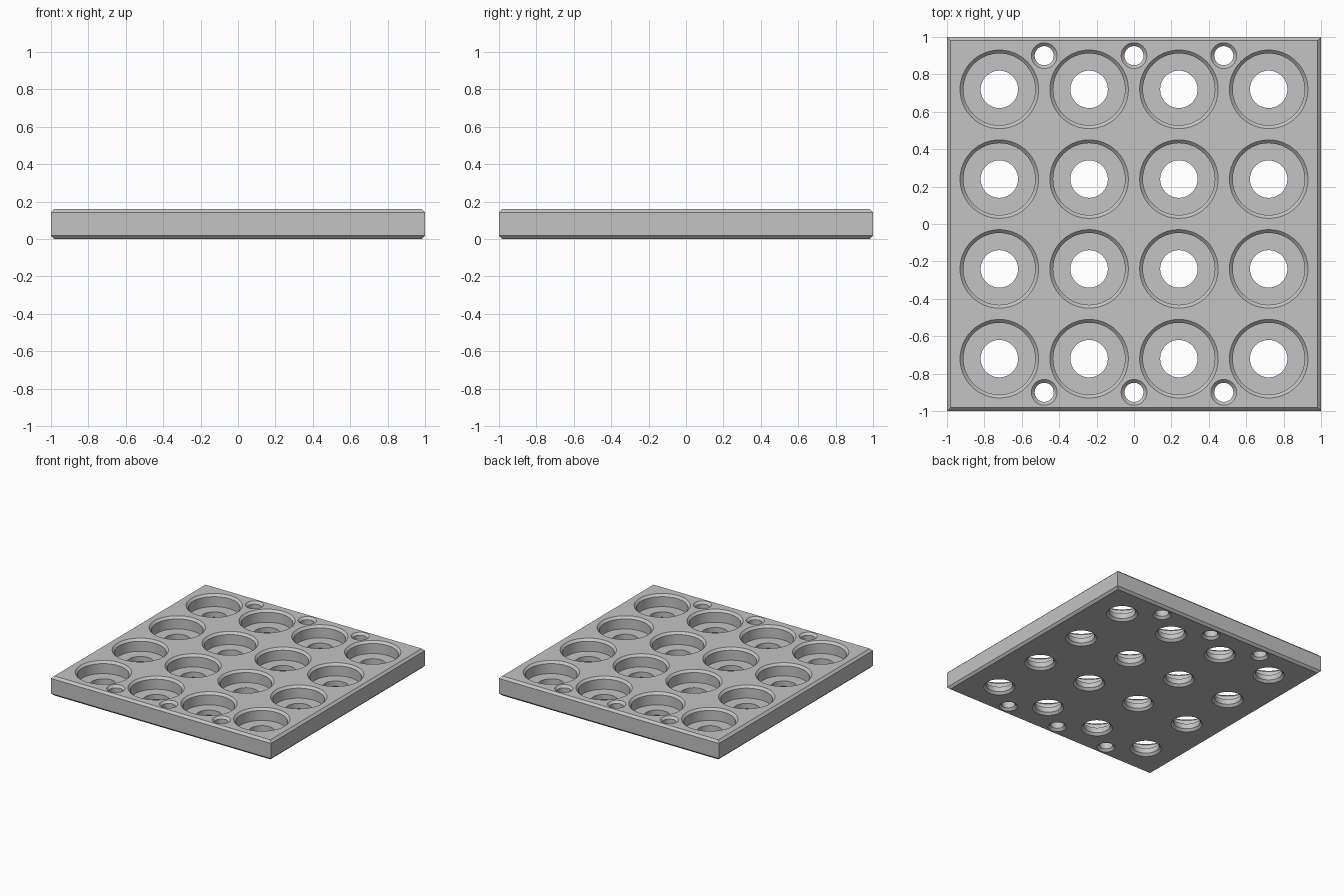
import bpy
import bmesh
from math import cos, sin, pi, sqrt, radians

if "Cube" in bpy.data.objects:
    bpy.data.objects.remove(bpy.data.objects["Cube"], do_unlink=True)

HEIGHT = 0.16
CHAMFER = 0.018
FLOOR = 0.06
PITCH = 0.48
OVER = 0.05          # how far cutters reach past the plate

grey = bpy.data.materials.new("plain grey")
grey.use_nodes = True
colour = (0.55, 0.55, 0.55, 1)
grey.diffuse_color = colour
grey.node_tree.nodes["Principled BSDF"].inputs["Base Color"].default_value = colour


def add_stack(bm, profile, sides, x=0, y=0, turn=0):
    """Closed solid from (radius, z) rings listed bottom to top."""
    rings = []
    for r, z in profile:
        angles = [turn + 2 * pi * i / sides for i in range(sides)]
        rings.append([bm.verts.new((x + r * cos(a), y + r * sin(a), z)) for a in angles])
    for low, high in zip(rings, rings[1:]):
        for i in range(sides):
            j = (i + 1) % sides
            bm.faces.new((low[i], low[j], high[j], high[i]))
    bm.faces.new(rings[0][::-1])
    bm.faces.new(rings[-1])


def make_object(name, bm):
    mesh = bpy.data.meshes.new(name)
    bm.to_mesh(mesh)
    bm.free()
    mesh.materials.append(grey)
    obj = bpy.data.objects.new(name, mesh)
    bpy.context.collection.objects.link(obj)
    return obj


# Square plate with chamfered top and bottom edges
s = sqrt(2)
bm = bmesh.new()
add_stack(bm, [((1 - CHAMFER) * s, 0), (s, CHAMFER),
               (s, HEIGHT - CHAMFER), ((1 - CHAMFER) * s, HEIGHT)], 4, turn=pi / 4)
plate = make_object("holder_plate", bm)


# Hole profiles: chamfered at both mouths
def bottom_mouth(r):
    return [(r + CHAMFER, -OVER), (r + CHAMFER, 0), (r, CHAMFER)]


def top_mouth(r):
    return [(r, HEIGHT - CHAMFER), (r + CHAMFER, HEIGHT), (r + CHAMFER, HEIGHT + OVER)]


pocket = bottom_mouth(0.1) + [(0.1, FLOOR), (0.192, FLOOR)] + top_mouth(0.192)
screw_hole = bottom_mouth(0.051) + top_mouth(0.051)

bm = bmesh.new()
# Four by four grid of stepped pockets
for col in range(4):
    for row in range(4):
        add_stack(bm, pocket, 64, (col - 1.5) * PITCH, (row - 1.5) * PITCH)
# Small holes along the front and back edges
for col in (-1, 0, 1):
    for y in (-0.9, 0.9):
        add_stack(bm, screw_hole, 48, col * PITCH, y)
cutter = make_object("hole_cutter", bm)
cutter.hide_render = True

# Cut the holes and keep only the finished plate
cut = plate.modifiers.new("holes", "BOOLEAN")
cut.operation = "DIFFERENCE"
cut.solver = "EXACT"
cut.object = cutter
bpy.context.view_layer.update()
graph = bpy.context.evaluated_depsgraph_get()
result = bpy.data.meshes.new_from_object(plate.evaluated_get(graph))
plate.modifiers.clear()
plate.data = result
bpy.data.objects.remove(cutter, do_unlink=True)

# Smooth hole walls, sharp edges kept
for obj in bpy.context.selected_objects:
    obj.select_set(False)
plate.select_set(True)
bpy.context.view_layer.objects.active = plate
bpy.ops.object.shade_smooth_by_angle(angle=radians(30))
